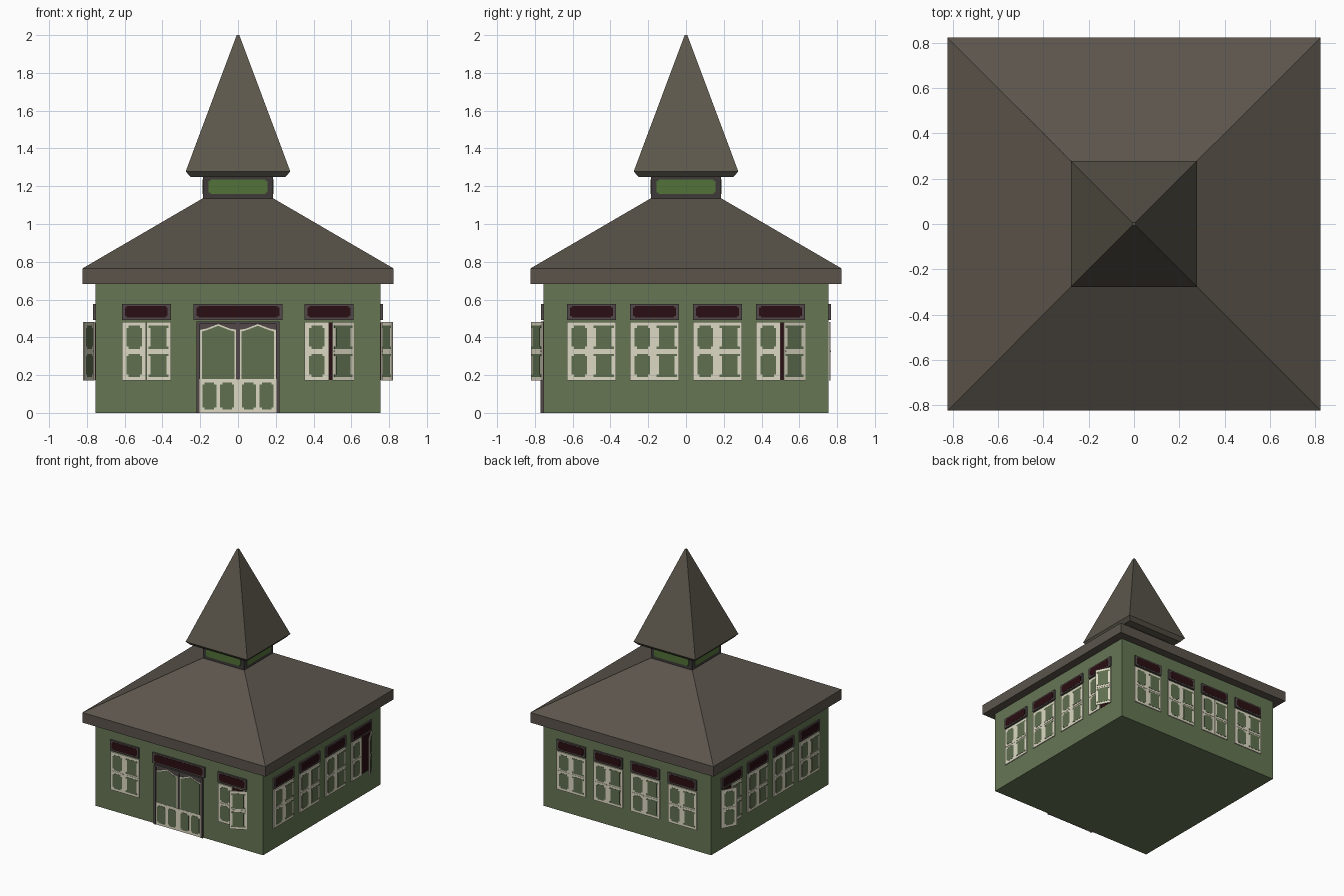
import bpy, bmesh, math
from mathutils import Matrix, Vector

if "Cube" in bpy.data.objects:
    bpy.data.objects.remove(bpy.data.objects["Cube"])


def material(name, r, g, b):
    lin = [(c / 255 / 12.92) if c <= 10 else ((c / 255 + 0.055) / 1.055) ** 2.4 for c in (r, g, b)]
    m = bpy.data.materials.new(name)
    m.diffuse_color = (*lin, 1)
    m.use_nodes = True
    m.node_tree.nodes["Principled BSDF"].inputs["Base Color"].default_value = m.diffuse_color
    return m


WALL = material("wall_green", 102, 118, 84)
PANEL = material("panel_green", 96, 112, 80)
CREAM = material("cream_paint", 222, 217, 196)
ROOF = material("roof_brown", 91, 84, 75)
SPIRE = material("spire_brown", 92, 87, 76)
FRAME = material("dark_frame", 82, 73, 73)
MAROON = material("dark_maroon", 42, 14, 18)
LANTERN = material("lantern_frame", 62, 58, 58)
LEAF = material("lantern_green", 84, 114, 56)


def finish(name, bm, mat):
    bmesh.ops.recalc_face_normals(bm, faces=bm.faces)
    me = bpy.data.meshes.new(name)
    bm.to_mesh(me)
    bm.free()
    me.materials.append(mat)
    ob = bpy.data.objects.new(name, me)
    bpy.context.collection.objects.link(ob)
    return ob


def square_stack(name, rings, mat):
    """Loft square rings given as (half width, height), capped at both ends."""
    bm = bmesh.new()
    loops = [[bm.verts.new((sx * h, sy * h, z)) for sx, sy in ((-1, -1), (1, -1), (1, 1), (-1, 1))]
             for h, z in rings]
    for a, b in zip(loops, loops[1:]):
        for i in range(4):
            j = (i + 1) % 4
            bm.faces.new((a[i], a[j], b[j], b[i]))
    bm.faces.new(loops[0])
    bm.faces.new(loops[-1])
    return finish(name, bm, mat)


def plate(name, pts, d0, d1, mat, mx):
    """Extrude a (u, height) outline from depth d0 to d1 outward of a wall."""
    bm = bmesh.new()
    face = bm.faces.new([bm.verts.new(mx @ Vector((u, -d0, v))) for u, v in pts])
    out = bmesh.ops.extrude_face_region(bm, geom=[face])["geom"]
    shift = mx.to_3x3() @ Vector((0, d0 - d1, 0))
    bmesh.ops.translate(bm, vec=shift, verts=[e for e in out if isinstance(e, bmesh.types.BMVert)])
    return finish(name, bm, mat)


def rect(u0, u1, v0, v1):
    return [(u0, v0), (u1, v0), (u1, v1), (u0, v1)]


def notched(u0, u1, v0, v1, n):
    """Rectangle with stepped corners."""
    return [(u0 + n, v0), (u1 - n, v0), (u1 - n, v0 + n), (u1, v0 + n), (u1, v1 - n), (u1 - n, v1 - n),
            (u1 - n, v1), (u0 + n, v1), (u0 + n, v1 - n), (u0, v1 - n), (u0, v0 + n), (u0 + n, v0 + n)]


W = 0.755  # wall half width


def wall_frame(k, dist):
    """k = 0 front, 1 right, 2 back, 3 left."""
    return Matrix.Rotation(k * math.pi / 2, 4, 'Z') @ Matrix.Translation((0, -dist, 0))


def transom(mx, c, half):
    plate("transom_frame", rect(c - half, c + half, 0.493, 0.577), -0.005, 0.012, FRAME, mx)
    plate("transom_panel", notched(c - half + 0.016, c + half - 0.016, 0.504, 0.567, 0.009),
          0.010, 0.0135, MAROON, mx)


def shutter(mx, side):
    """Shutter hinged at local u = 0, reaching towards -side."""
    s = -side
    plate("shutter", rect(0, s * 0.128, 0.172, 0.482), 0, 0.007, CREAM, mx)
    for v0, v1 in ((0.19, 0.313), (0.339, 0.462)):
        plate("shutter_panel", notched(s * 0.023, s * 0.106, v0, v1, 0.012), -0.0012, 0.0085, PANEL, mx)
    plate("shutter_rail", rect(s * 0.012, s * 0.118, 0.322, 0.33), 0.006, 0.0095, CREAM, mx)


def window(k, c, open_side=0):
    mx = wall_frame(k, W)
    transom(mx, c, 0.129)
    for side in (-1, 1):
        angle = math.radians(27) * side if side == open_side else 0
        hinge = mx @ Matrix.Translation((c + side * 0.129, -0.002, 0)) @ Matrix.Rotation(angle, 4, 'Z')
        shutter(hinge, side)
    if open_side:
        a, b = sorted((c, c + open_side * 0.127))
        plate("window_opening", rect(a, b, 0.175, 0.479), -0.003, 0.001, MAROON, mx)


# Main body, roof and spire
square_stack("walls", [(W, 0), (W, 0.69)], WALL)
square_stack("main_roof", [(0.823, 0.683), (0.823, 0.765), (0.188, 1.135)], ROOF)
square_stack("lantern", [(0.186, 1.12), (0.186, 1.255)], LANTERN)
square_stack("spire", [(0.252, 1.25), (0.277, 1.278), (0.007, 2.0)], SPIRE)
for k in range(4):
    plate("lantern_panel", notched(-0.155, 0.155, 1.158, 1.236, 0.009), -0.002, 0.003, LEAF,
          wall_frame(k, 0.186))

# Windows: two at the front, four on each other wall
window(0, -0.485)
window(0, 0.482, 1)
for k in (1, 2, 3):
    for i in range(4):
        c = -0.5 + i / 3
        side = 1 if (k == 1 and i == 3) else -1 if (k == 3 and i == 0) else 0
        window(k, c, side)

# Front door
door = wall_frame(0, W)
transom(door, 0, 0.235)
plate("door_backing", rect(-0.215, 0.215, 0, 0.475), -0.005, 0.005, FRAME, door)
plate("door_header", rect(-0.22, 0.22, 0.47, 0.484), -0.005, 0.013, FRAME, door)
plate("door_centre_post", rect(-0.007, 0.007, 0.178, 0.472), -0.005, 0.012, FRAME, door)


def arch(s, e):
    """Pointed door light; e shrinks the outline."""
    pts = [(0.010 + e, 0.178), (0.200 - e, 0.178), (0.200 - e, 0.440 - e), (0.168, 0.446 - e),
           (0.105, 0.470 - e), (0.042, 0.446 - e), (0.010 + e, 0.440 - e)]
    return [(s * u, v) for u, v in pts]


for s in (-1, 1):
    plate("door_post", rect(s * 0.203, s * 0.22, 0, 0.475), -0.005, 0.015, FRAME, door)
    plate("door_arch_trim", arch(s, 0), 0, 0.008, CREAM, door)
    plate("door_arch_panel", arch(s, 0.009), 0.006, 0.010, PANEL, door)
    plate("door_lower_leaf", rect(s * 0.001, s * 0.203, 0, 0.180), 0, 0.011, CREAM, door)
    for c in (0.057, 0.152):
        plate("door_lower_panel", notched(s * c - 0.037, s * c + 0.037, 0.018, 0.160, 0.011),
              0.009, 0.013, PANEL, door)
